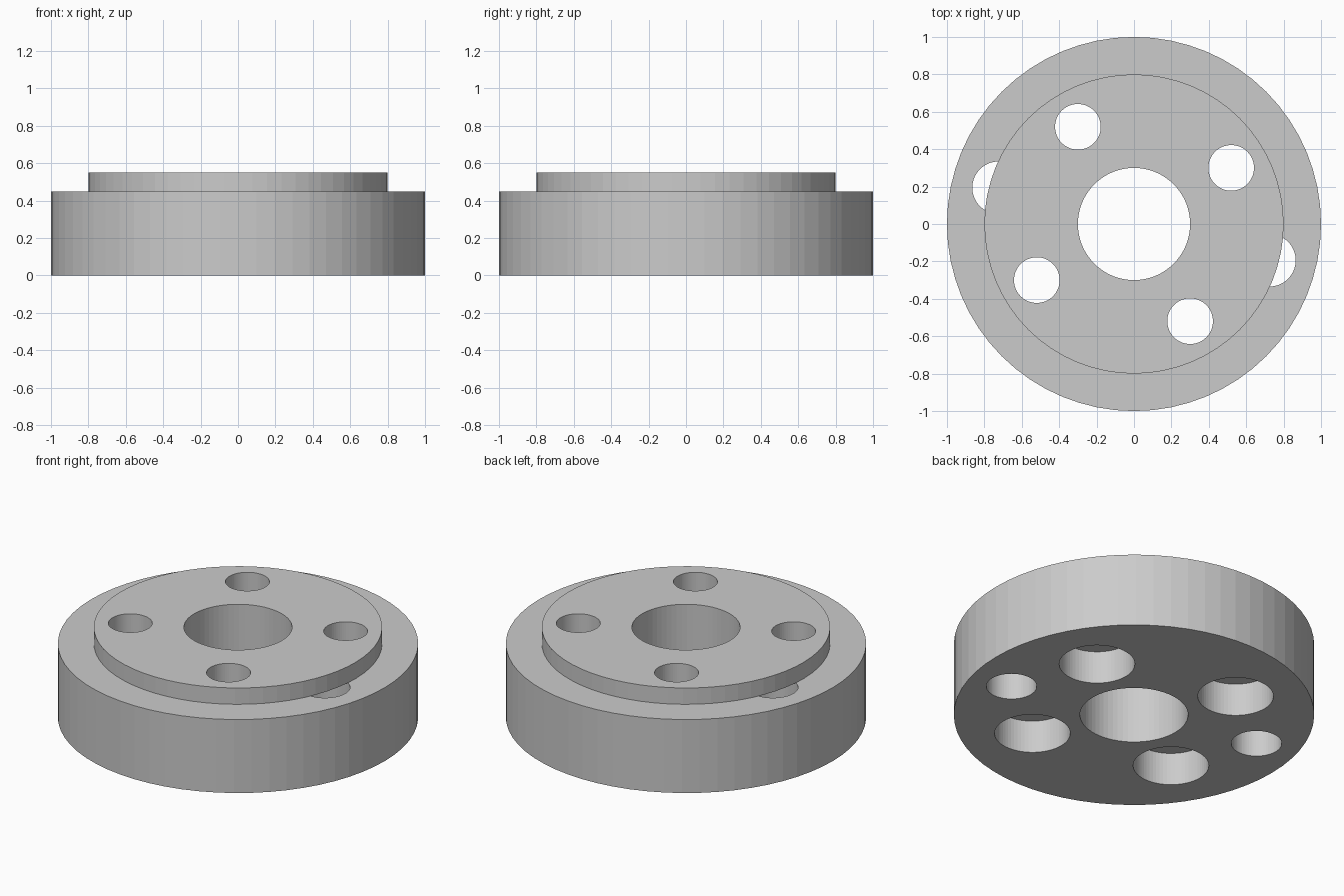
import bpy
from math import cos, sin, radians

if "Cube" in bpy.data.objects:
    bpy.data.objects.remove(bpy.data.objects["Cube"])


def cylinder(name, radius, z0, z1, x=0.0, y=0.0, sides=64):
    bpy.ops.mesh.primitive_cylinder_add(vertices=sides, radius=radius, depth=z1 - z0,
                                        location=(x, y, (z0 + z1) / 2))
    obj = bpy.context.object
    obj.name = name
    return obj


def combine(body, tool, operation):
    mod = body.modifiers.new(operation.lower(), 'BOOLEAN')
    mod.operation = operation
    mod.solver = 'EXACT'
    mod.object = tool
    bpy.context.view_layer.objects.active = body
    bpy.ops.object.modifier_apply(modifier=mod.name)
    bpy.data.objects.remove(tool, do_unlink=True)


def cut_ring(body, name, radius, z0, z1, ring, start, count):
    for i in range(count):
        a = radians(start + 360 * i / count)
        hole = cylinder(name, radius, z0, z1, ring * cos(a), ring * sin(a))
        combine(body, hole, 'DIFFERENCE')


# Wide base disc with two pin holes that the boss partly covers
flange = cylinder("flange", 1.0, 0, 0.45)
cut_ring(flange, "pin_hole", 0.14, -0.1, 0.6, 0.75, 165, 2)

# Raised boss on top
combine(flange, cylinder("boss", 0.8, 0.45, 0.55), 'UNION')

# Centre bore
combine(flange, cylinder("centre_bore", 0.3, -0.1, 0.7), 'DIFFERENCE')

# Four bolt holes, counterbored from below
cut_ring(flange, "bolt_hole", 0.122, -0.1, 0.7, 0.6, 30, 4)
cut_ring(flange, "counterbore", 0.21, -0.1, 0.2, 0.6, 30, 4)
